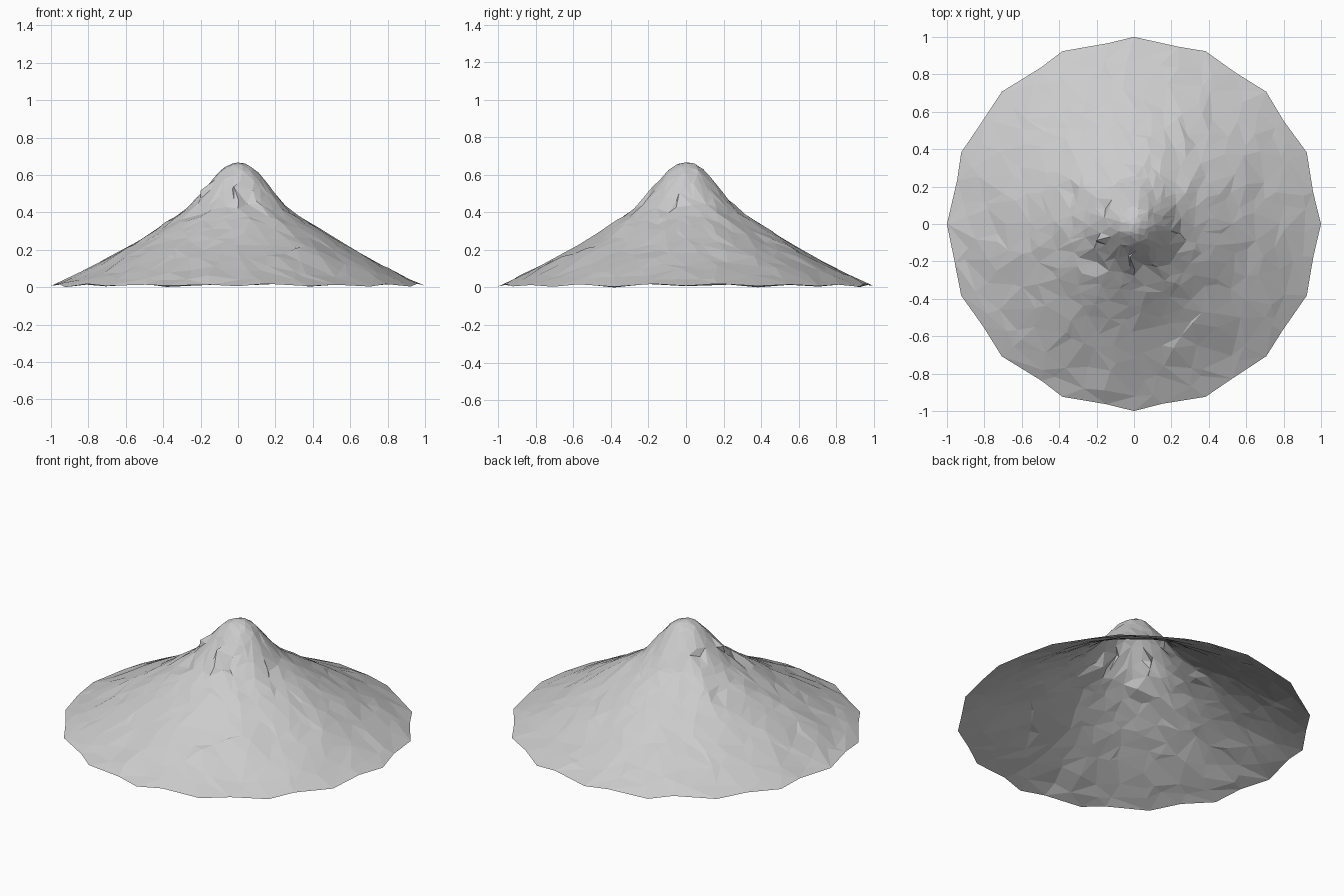
import bpy, math, random
from mathutils import Vector, noise
from mathutils.geometry import delaunay_2d_cdt

if "Cube" in bpy.data.objects:
    bpy.data.objects.remove(bpy.data.objects["Cube"])

random.seed(7)

# Slope profile: (radius, height)
PROFILE = [(0, .675), (.05, .668), (.1, .63), (.15, .57), (.2, .51), (.25, .455),
           (.3, .41), (.4, .345), (.5, .28), (.6, .22), (.8, .112), (1.0, .012)]


def height(r):
    for (r0, z0), (r1, z1) in zip(PROFILE, PROFILE[1:]):
        if r <= r1:
            return z0 + (z1 - z0) * (r - r0) / (r1 - r0)
    return PROFILE[-1][1]


# Rim: 16 corners with slightly uneven midpoints on each chord
corners = [Vector((math.cos(i * math.pi / 8), math.sin(i * math.pi / 8))) for i in range(16)]
rim = []
for i, c in enumerate(corners):
    rim.append(c)
    t = random.uniform(.35, .65)
    rim.append(c.lerp(corners[(i + 1) % 16], t) * random.uniform(.99, 1.0))
n_rim = len(rim)

# Scattered slope points, denser toward the peak
points = list(rim) + [Vector((0, 0))]
r = .04
while r < .95:
    step = .028 + .085 * r
    count = max(6, int(2 * math.pi * r / (step * 1.25)))
    phase = random.random() * math.tau
    for k in range(count):
        a = phase + (k + random.uniform(-.4, .4)) * math.tau / count
        rr = min(r + random.uniform(-.5, .5) * step, .92)
        points.append(Vector((rr * math.cos(a), rr * math.sin(a))))
    r += step

edges = [(i, (i + 1) % n_rim) for i in range(n_rim)]
flat, _, faces, *_ = delaunay_2d_cdt(points, edges, [], 1, 1e-5)

# Lift onto the profile with rocky unevenness; a few points shift into small folds
verts = []
for p in flat:
    r = p.length
    z = height(r)
    x, y = p.x, p.y
    if r < .02:
        pass
    elif r < .93:
        rough = .012 * min(1, r / .15)
        z += rough * noise.noise(Vector((x * 5, y * 5, 3))) + random.uniform(-.6, .4) * rough
        if .12 < r < .4 and random.random() < .12:
            x += random.uniform(-.03, .03)
            y += random.uniform(-.03, .03)
    else:
        z += random.uniform(-.004, .006)
    verts.append(Vector((x, y, z)))
low = min(v.z for v in verts)
for v in verts:
    v.z -= low

# Open-bottomed mountain shell with flat facets
mesh = bpy.data.meshes.new("mountain")
mesh.from_pydata(verts, [], faces)
mesh.update()
mountain = bpy.data.objects.new("mountain", mesh)
bpy.context.collection.objects.link(mountain)
